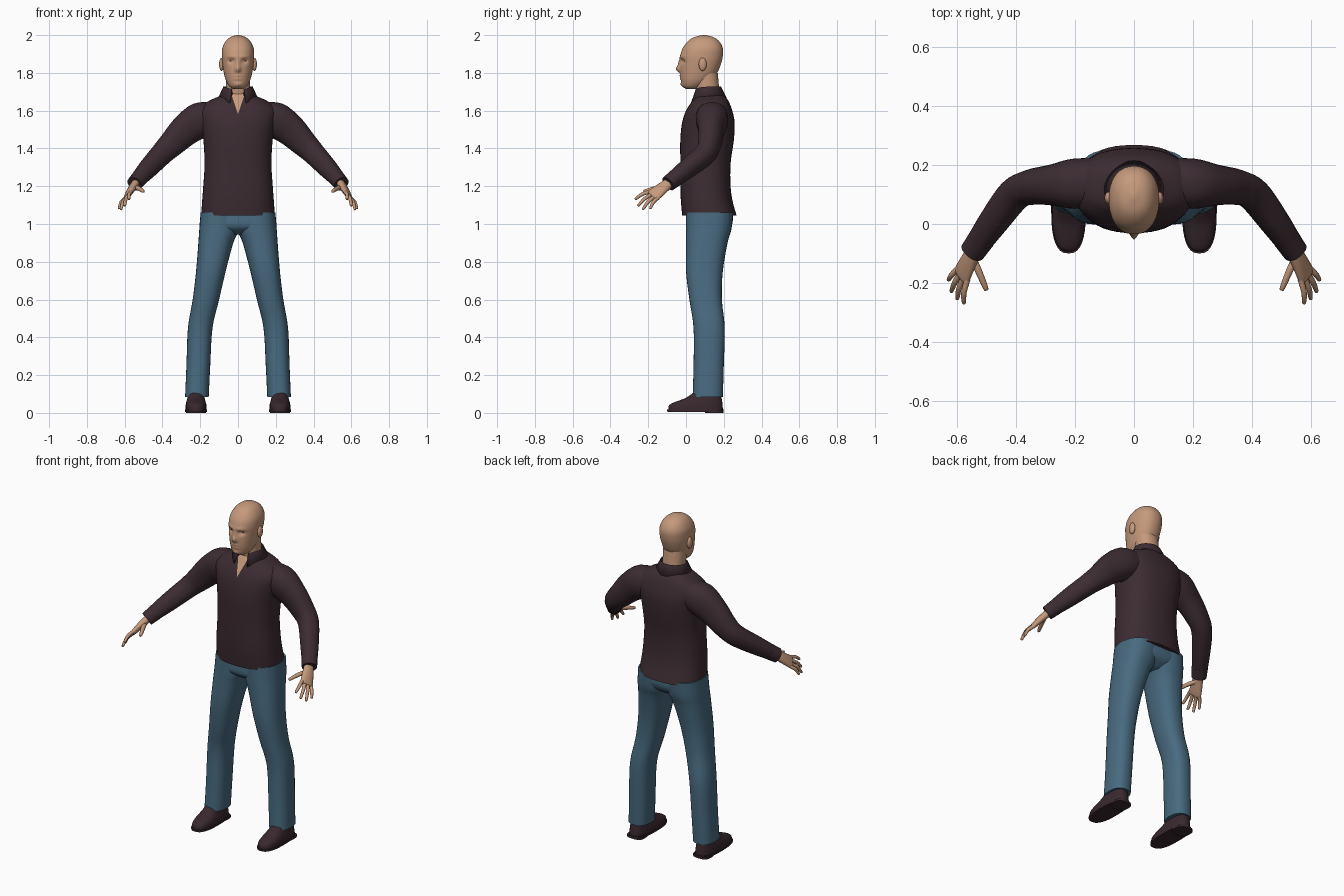
import bpy, bmesh, math
from mathutils import Vector

cube = bpy.data.objects.get("Cube")
if cube:
    bpy.data.objects.remove(cube)


def material(name, rgb):
    m = bpy.data.materials.new(name)
    m.use_nodes = True
    m.diffuse_color = (*rgb, 1)
    m.node_tree.nodes["Principled BSDF"].inputs["Base Color"].default_value = (*rgb, 1)
    return m


SKIN = material("skin", (0.56, 0.32, 0.2))
SHIRT = material("plum shirt", (0.045, 0.025, 0.032))
JEANS = material("blue denim", (0.065, 0.145, 0.215))
LEATHER = material("dark leather", (0.04, 0.021, 0.027))
EYE = material("dark eye", (0.05, 0.025, 0.018))


def finish(name, bm, mats, mirror=False, angle=50):
    bmesh.ops.recalc_face_normals(bm, faces=bm.faces)
    mesh = bpy.data.meshes.new(name)
    bm.to_mesh(mesh)
    bm.free()
    for m in mats:
        mesh.materials.append(m)
    ob = bpy.data.objects.new(name, mesh)
    bpy.context.collection.objects.link(ob)
    bpy.ops.object.select_all(action='DESELECT')
    ob.select_set(True)
    bpy.context.view_layer.objects.active = ob
    bpy.ops.object.shade_smooth_by_angle(angle=math.radians(angle))
    if mirror:
        mod = ob.modifiers.new("mirror", 'MIRROR')
        mod.use_mirror_merge = False
    return ob


def spline(a, b, c, d, t):
    return b + (c - a) * t / 2 + (a * 2 - b * 5 + c * 4 - d) * t * t / 2 \
        + (b * 3 - a - c * 3 + d) * t ** 3 / 2


def loft(rings, n=32, steps=4, power=2.2):
    """Skin smooth rings given as (centre, half axis u, half axis v)."""
    bm, loops = bmesh.new(), []
    for i in range(len(rings) - 1):
        quad = [rings[max(0, min(len(rings) - 1, i + k))] for k in (-1, 0, 1, 2)]
        last = 1 if i == len(rings) - 2 else 0
        for s in range(steps + last):
            c, u, v = [spline(*[q[k] for q in quad], s / steps) for k in range(3)]
            loop = []
            for j in range(n):
                a = math.tau * j / n
                ca, sa = math.cos(a), math.sin(a)
                e = 2 / power
                loop.append(bm.verts.new(c + u * math.copysign(abs(ca) ** e, ca)
                                         + v * math.copysign(abs(sa) ** e, sa)))
            loops.append(loop)
    for p, q in zip(loops, loops[1:]):
        for j in range(n):
            bm.faces.new((p[j], p[(j + 1) % n], q[(j + 1) % n], q[j]))
    bm.faces.new(loops[0])
    bm.faces.new(loops[-1])
    return bm


def level(z, x0, x1, y0, y1):
    return (Vector(((x0 + x1) / 2, (y0 + y1) / 2, z)),
            Vector(((x1 - x0) / 2, 0, 0)), Vector((0, (y1 - y0) / 2, 0)))


def centred(rows):
    return [level(z, -w, w, y0, y1) for z, y0, y1, w in rows]


def along(points, side):
    """Rings across a path of (position, side radius, other radius)."""
    pos = [Vector(p[0]) for p in points]
    out = []
    for i, (_, r, s) in enumerate(points):
        t = (pos[min(i + 1, len(pos) - 1)] - pos[max(i - 1, 0)]).normalized()
        u = Vector(side)
        u = (u - t * u.dot(t)).normalized()
        out.append((pos[i], u * r, t.cross(u) * s))
    return out


def ellipsoid(name, centre, radii, mat):
    bm = bmesh.new()
    bmesh.ops.create_uvsphere(bm, u_segments=16, v_segments=10, radius=1)
    bmesh.ops.scale(bm, vec=radii, verts=bm.verts)
    bmesh.ops.translate(bm, vec=centre, verts=bm.verts)
    return finish(name, bm, [mat], mirror=True)


# Head with sculpted face: z, front, back, half width
bm = loft(centred([
    (1.715, 0.0, 0.06, 0.028), (1.73, -0.018, 0.09, 0.047), (1.76, -0.026, 0.13, 0.064),
    (1.8, -0.03, 0.165, 0.075), (1.85, -0.03, 0.186, 0.083), (1.89, -0.03, 0.195, 0.086),
    (1.93, -0.018, 0.195, 0.083), (1.965, 0.008, 0.178, 0.067),
    (1.988, 0.04, 0.148, 0.043), (2.0, 0.085, 0.105, 0.008)]), n=72, steps=6)
# Bumps: x, z, spread x, spread z, height
BUMPS = [(0, 1.82, 0.013, 0.016, 0.023), (0, 1.85, 0.01, 0.022, 0.011),
         (0.035, 1.862, 0.016, 0.012, -0.014), (0.03, 1.886, 0.028, 0.009, 0.005),
         (0, 1.785, 0.022, 0.005, 0.006), (0, 1.768, 0.02, 0.005, 0.006),
         (0, 1.738, 0.02, 0.012, 0.007)]
for v in bm.verts:
    if v.co.y < 0.06:
        x, z = abs(v.co.x), v.co.z
        v.co.y -= sum(h * math.exp(-((x - bx) / sx) ** 2 - ((z - bz) / sz) ** 2)
                      for bx, bz, sx, sz, h in BUMPS)
finish("head", bm, [SKIN], angle=80)
ellipsoid("ears", (0.087, 0.088, 1.845), (0.013, 0.021, 0.035), SKIN)
ellipsoid("eyes", (0.035, -0.004, 1.862), (0.013, 0.007, 0.004), EYE)
finish("neck", loft(centred([(1.6, 0.07, 0.18, 0.06), (1.68, 0.055, 0.178, 0.063),
                             (1.8, 0.04, 0.168, 0.064)])), [SKIN])

# Shirt body, with the open neck cut as a V
bm = loft(centred([
    (1.045, -0.02, 0.268, 0.195), (1.12, -0.027, 0.247, 0.19), (1.2, -0.03, 0.236, 0.184),
    (1.32, -0.03, 0.236, 0.177), (1.45, -0.03, 0.254, 0.184), (1.54, -0.02, 0.257, 0.2),
    (1.6, 0.0, 0.245, 0.205), (1.645, 0.028, 0.228, 0.165),
    (1.672, 0.043, 0.21, 0.11), (1.69, 0.055, 0.19, 0.075)]), n=48, power=2.4)
V_LOW, V_SLOPE = 1.58, 0.33
for s in (1, -1):
    bmesh.ops.bisect_plane(bm, geom=bm.verts[:] + bm.edges[:] + bm.faces[:],
                           plane_co=(0, 0, V_LOW), plane_no=(s, 0, -V_SLOPE))
for f in bm.faces:
    c = f.calc_center_median()
    if c.y < 0.08 and abs(c.x) < (c.z - V_LOW) * V_SLOPE:
        f.material_index = 1
finish("shirt_body", bm, [SHIRT, SKIN])

# Collar: a folded strip open at the front, with dropping points
bm = bmesh.new()
rows = []
for i in range(33):
    a = math.radians(-156 + 312 * i / 32)
    drop = (abs(a) / math.radians(156)) ** 5
    rows.append([bm.verts.new((r * math.sin(a), 0.115 + d * math.cos(a), z - k * drop))
                 for r, d, z, k in ((0.07, 0.066, 1.69, 0.01), (0.078, 0.07, 1.728, 0.015),
                                    (0.106, 0.1, 1.668, 0.035))])
for p, q in zip(rows, rows[1:]):
    for k in range(2):
        bm.faces.new((p[k], q[k], q[k + 1], p[k + 1]))
collar = finish("collar", bm, [SHIRT])
collar.modifiers.new("thickness", 'SOLIDIFY').thickness = 0.006

# Sleeves and cuffs
sleeve = along([((0.1, 0.14, 1.575), 0.08, 0.075), ((0.2, 0.137, 1.55), 0.085, 0.094),
                ((0.28, 0.133, 1.495), 0.068, 0.084), ((0.35, 0.125, 1.425), 0.06, 0.07),
                ((0.405, 0.1, 1.37), 0.056, 0.06), ((0.475, 0.01, 1.295), 0.05, 0.052),
                ((0.545, -0.09, 1.218), 0.04, 0.038)], (0.3, 1, 0))
finish("sleeves", loft(sleeve), [SHIRT], mirror=True)
cuff = along([((0.517, -0.05, 1.248), 0.045, 0.044),
              ((0.548, -0.095, 1.213), 0.042, 0.04)], (0.3, 1, 0))
finish("cuffs", loft(cuff), [SHIRT], mirror=True)

# Hands
ACROSS = Vector((0.5, 0.65, -0.57))
palm = along([((0.535, -0.08, 1.225), 0.026, 0.022), ((0.56, -0.125, 1.19), 0.034, 0.02),
              ((0.583, -0.172, 1.153), 0.04, 0.014), ((0.588, -0.182, 1.146), 0.032, 0.007)],
             ACROSS)
finish("palms", loft(palm, n=20), [SKIN], mirror=True)


def finger(name, base, middle, tip, r):
    base, middle, tip = Vector(base), Vector(middle), Vector(tip)
    near = tip.lerp(middle, 0.12)
    rings = along([(base, r * 1.1, r * 1.1), (middle, r, r), (near, r * 0.75, r * 0.75),
                   (tip, r * 0.25, r * 0.25)], ACROSS)
    finish(name, loft(rings, n=12, steps=3, power=2), [SKIN], mirror=True)


KNUCKLE = Vector((0.58, -0.168, 1.155))
TIPS = {"index": (0.577, -0.27, 1.13), "middle": (0.6, -0.255, 1.095),
        "ring": (0.62, -0.23, 1.075), "little": (0.63, -0.19, 1.08)}
for i, (name, tip) in enumerate(TIPS.items()):
    base = KNUCKLE + ACROSS * (i - 1.5) * 0.02
    bend = base.lerp(Vector(tip), 0.5) + Vector((0.006, -0.004, 0.006))
    finger(name + "_fingers", base, bend, tip, 0.0095)
finger("thumbs", (0.55, -0.11, 1.195), (0.525, -0.165, 1.188), (0.5, -0.225, 1.172), 0.012)

# Trousers: z, inner x, outer x, front, back
finish("trouser_seat", loft(centred([(1.1, 0.01, 0.23, 0.175), (1.03, 0.0, 0.248, 0.198),
                                     (0.98, 0.005, 0.235, 0.19),
                                     (0.945, 0.05, 0.19, 0.06)]), power=2.5), [JEANS])
legs = [level(*r) for r in [
    (1.06, -0.02, 0.198, 0.0, 0.25), (0.97, -0.005, 0.205, 0.0, 0.24),
    (0.9, 0.025, 0.21, 0.0, 0.22), (0.75, 0.065, 0.222, 0.0, 0.195),
    (0.6, 0.1, 0.24, 0.018, 0.19), (0.45, 0.135, 0.265, 0.04, 0.205),
    (0.25, 0.147, 0.273, 0.04, 0.2), (0.085, 0.155, 0.28, 0.035, 0.195)]]
finish("trouser_legs", loft(legs, power=2.4), [JEANS], mirror=True)

# Shoes
uppers = [level(*r) for r in [
    (0.016, 0.166, 0.278, -0.094, 0.195), (0.04, 0.167, 0.277, -0.09, 0.194),
    (0.057, 0.171, 0.274, -0.06, 0.192), (0.08, 0.177, 0.268, 0.0, 0.188),
    (0.115, 0.185, 0.262, 0.05, 0.18)]]
finish("shoe_uppers", loft(uppers, power=2.6), [LEATHER], mirror=True)
soles = [level(0.006, 0.163, 0.281, -0.099, 0.199), level(0.018, 0.163, 0.281, -0.1, 0.2)]
finish("shoe_soles", loft(soles, steps=1, power=2.6), [LEATHER], mirror=True)
heels = [level(0.0, 0.17, 0.275, 0.1, 0.198), level(0.012, 0.17, 0.275, 0.1, 0.198)]
finish("shoe_heels", loft(heels, steps=1, power=3), [LEATHER], mirror=True)
